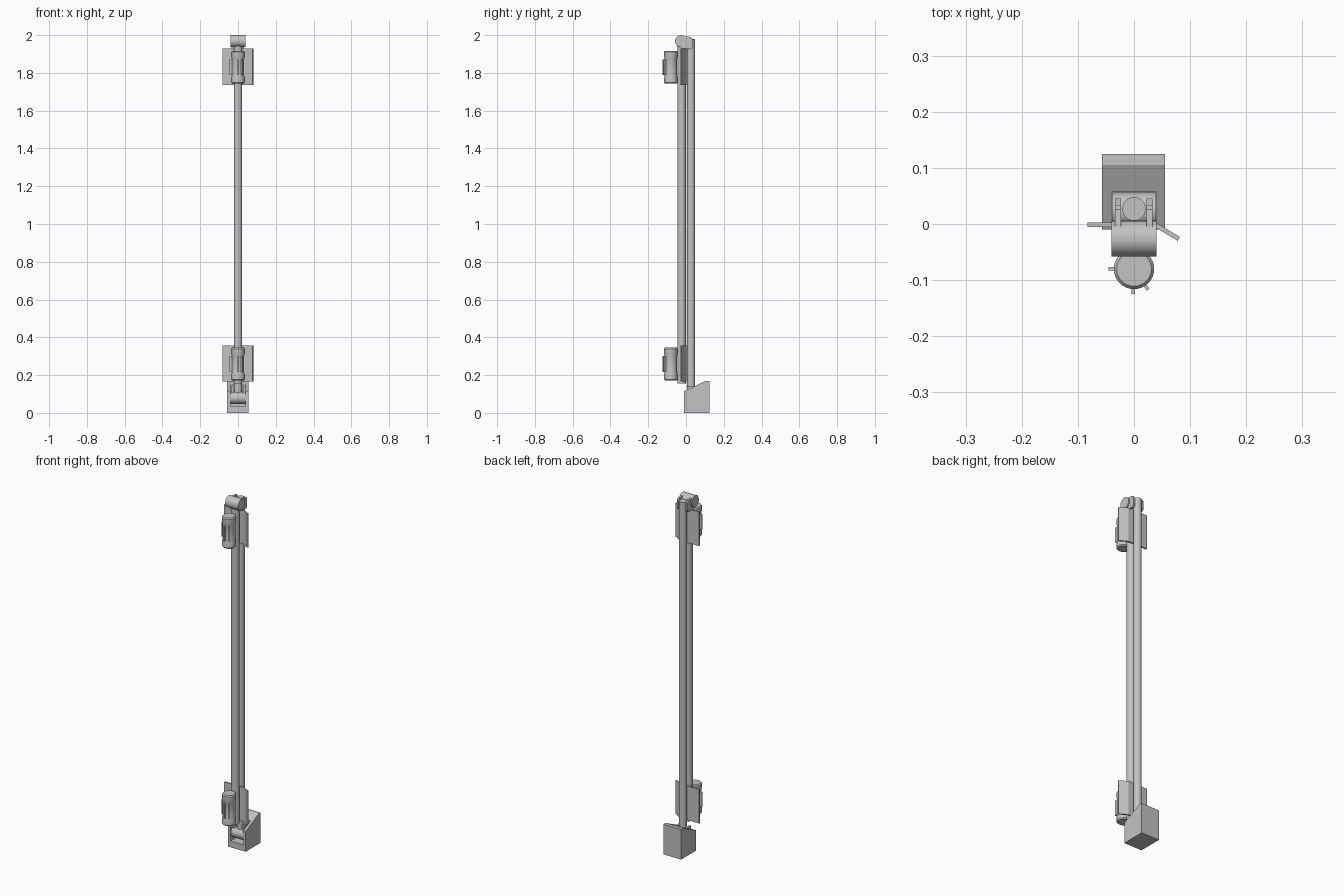
import bpy, bmesh, math
from mathutils import Vector

if "Cube" in bpy.data.objects:
    bpy.data.objects.remove(bpy.data.objects["Cube"])

grey = bpy.data.materials.new("light_grey")
grey.diffuse_color = (0.55, 0.55, 0.55, 1)
grey.use_nodes = True
grey.node_tree.nodes["Principled BSDF"].inputs["Base Color"].default_value = grey.diffuse_color


def make(name, bm, smooth=False):
    bmesh.ops.recalc_face_normals(bm, faces=bm.faces[:])
    me = bpy.data.meshes.new(name)
    bm.to_mesh(me)
    bm.free()
    ob = bpy.data.objects.new(name, me)
    bpy.context.collection.objects.link(ob)
    me.materials.append(grey)
    if smooth:
        bpy.ops.object.select_all(action='DESELECT')
        ob.select_set(True)
        bpy.context.view_layer.objects.active = ob
        bpy.ops.object.shade_smooth_by_angle(angle=math.radians(35))
    return ob


def extrude(name, pts, axis, a, b, smooth=False):
    """Closed 2D profile extruded along x or z from a to b."""
    bm = bmesh.new()
    place = (lambda p: (a, *p)) if axis == 'x' else (lambda p: (*p, a))
    face = bm.faces.new([bm.verts.new(place(p)) for p in pts])
    ext = bmesh.ops.extrude_face_region(bm, geom=[face])
    move = Vector((b - a, 0, 0)) if axis == 'x' else Vector((0, 0, b - a))
    bmesh.ops.translate(bm, vec=move, verts=[v for v in ext['geom'] if isinstance(v, bmesh.types.BMVert)])
    return make(name, bm, smooth)


def circle(cx, cy, r, n=32):
    return [(cx + r * math.cos(2 * math.pi * i / n), cy + r * math.sin(2 * math.pi * i / n)) for i in range(n)]


def rect(x0, x1, y0, y1):
    return [(x0, y0), (x1, y0), (x1, y1), (x0, y1)]


def lathe(name, profile, cx, cy, n=32):
    """Radius/height profile turned round a vertical axis."""
    bm = bmesh.new()
    rings = [[bm.verts.new((x, y, z)) for x, y in circle(cx, cy, r, n)] for r, z in profile]
    for lo, hi in zip(rings, rings[1:]):
        for i in range(n):
            j = (i + 1) % n
            bm.faces.new((lo[i], lo[j], hi[j], hi[i]))
    bm.faces.new(rings[0])
    bm.faces.new(rings[-1])
    return make(name, bm, True)


# Sloped foot block with an open pocket
foot = extrude("foot_block", [(-.01, 0), (.125, 0), (.125, .17), (.105, .17), (-.01, .115)], 'x', -.057, .055)
pocket = extrude("pocket_cutter", rect(-.05, .057, .035, .3), 'x', -.04, .04)
pocket.hide_render = True
pocket.hide_set(True)
cut = foot.modifiers.new("pocket", 'BOOLEAN')
cut.object = pocket
cut.solver = 'EXACT'

# Twin poles
extrude("rear_pole", circle(0, .027, .021), 'z', .08, 1.98, True)
extrude("front_pole", circle(0, -.023, .022), 'z', .155, 1.95, True)

# Hinge barrels with a pair of fork lugs each
extrude("top_hinge_barrel", circle(-.026, 1.968, .032), 'x', -.04, .04, True)
extrude("foot_hinge_barrel", circle(.024, .08, .032), 'x', -.039, .039, True)
for side, x in (("left", -.034), ("right", .022)):
    extrude(side + "_top_lug", [(-.026, 1.93), (.026, 1.925), (.034, 1.935), (.034, 1.98), (.026, 1.99), (-.026, 1.995)],
            'x', x, x + .011)
    extrude(side + "_foot_lug", rect(.005, .045, .07, .14), 'x', x, x + .011)

# Bent plates between the poles, each carrying a canister with thin ribs
for level, z in (("lower", .165), ("upper", 1.737)):
    extrude(level + "_plate", [(-.083, -.005), (.036, -.005), (.078, -.030), (.082, -.023), (.038, .003), (-.083, .003)],
            'z', z, z + .192)
    c = z + .093
    prof = [(.031, -.087), (.036, -.081), (.036, -.056), (.033, -.046), (.033, .046), (.036, .056), (.036, .081), (.031, .087)]
    lathe(level + "_canister", [(r, c + h) for r, h in prof], 0, -.08)
    for side, ang in (("left", 180), ("front", 268), ("right", 304)):
        d = Vector((math.cos(math.radians(ang)), math.sin(math.radians(ang))))
        t = Vector((-d.y, d.x)) * .003
        o = Vector((0, -.08))
        pts = [o + d * .028 - t, o + d * .045 - t, o + d * .045 + t, o + d * .028 + t]
        extrude(f"{level}_{side}_rib", [tuple(p) for p in pts], 'z', c - .042, c + .042)
